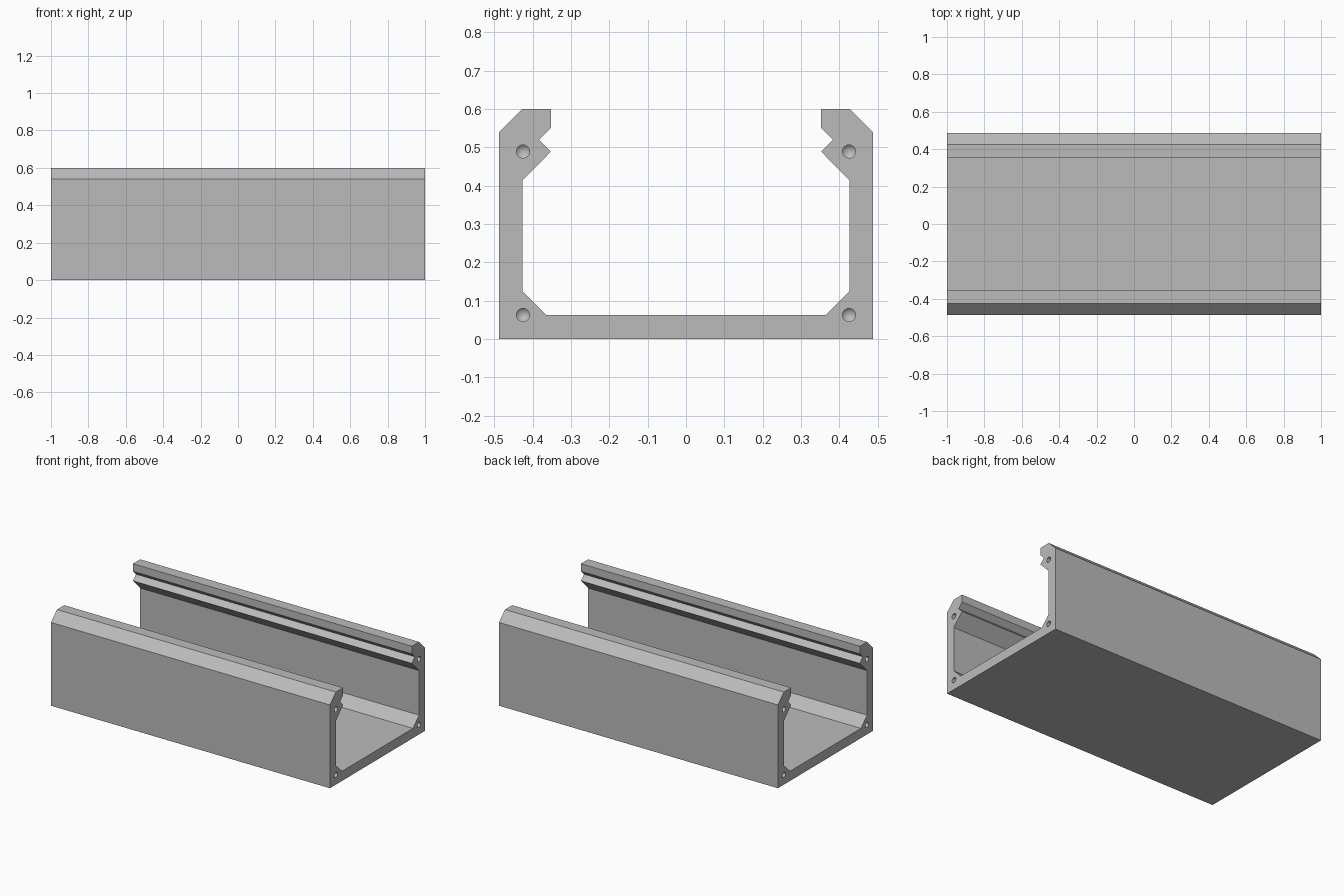
import bpy, bmesh, math
from mathutils import Matrix, Vector

if "Cube" in bpy.data.objects:
    bpy.data.objects.remove(bpy.data.objects["Cube"], do_unlink=True)

HALF_LENGTH = 1.0
HOLE_RADIUS = 0.017
HOLE_DEPTH = 0.1

# Plain grey
grey = bpy.data.materials.new("plain_grey")
grey.use_nodes = True
colour = (0.5, 0.5, 0.5, 1)
grey.diffuse_color = colour
grey.node_tree.nodes["Principled BSDF"].inputs["Base Color"].default_value = colour


def make_object(name, bm):
    bmesh.ops.recalc_face_normals(bm, faces=bm.faces)
    mesh = bpy.data.meshes.new(name)
    bm.to_mesh(mesh)
    bm.free()
    obj = bpy.data.objects.new(name, mesh)
    bpy.context.collection.objects.link(obj)
    mesh.materials.append(grey)
    return obj


# Channel: half section (y, z), mirrored and extruded along x
half = [(0.487, 0), (0.487, 0.54), (0.426, 0.6), (0.352, 0.6), (0.352, 0.551),
        (0.383, 0.52), (0.352, 0.489), (0.426, 0.414), (0.426, 0.125), (0.364, 0.063)]
section = half + [(-y, z) for y, z in reversed(half)]
bm = bmesh.new()
end = bm.faces.new([bm.verts.new((-HALF_LENGTH, y, z)) for y, z in section])
sweep = bmesh.ops.extrude_face_region(bm, geom=[end], use_keep_orig=True)
bmesh.ops.translate(bm, vec=(2 * HALF_LENGTH, 0, 0),
                    verts=[v for v in sweep["geom"] if isinstance(v, bmesh.types.BMVert)])
channel = make_object("channel", bm)

# Drilled holes with pointed tips at the corners of both ends
bm = bmesh.new()
for side in (-1, 1):
    for y in (-0.425, 0.425):
        for z in (0.063, 0.489):
            drill = bmesh.ops.create_cone(bm, cap_ends=True, segments=24, depth=2 * HOLE_DEPTH,
                                          radius1=HOLE_RADIUS, radius2=HOLE_RADIUS)
            place = Matrix.Translation((side * HALF_LENGTH, y, z)) @ Matrix.Rotation(
                -side * math.pi / 2, 4, "Y")
            cap = next(f for f in {f for v in drill["verts"] for f in v.link_faces}
                       if len(f.verts) > 4 and f.calc_center_median().z > 0)
            tip = bmesh.ops.poke(bm, faces=[cap])["verts"]
            tip[0].co += Vector((0, 0, HOLE_RADIUS))
            bmesh.ops.transform(bm, matrix=place, verts=drill["verts"] + tip)
cutter = make_object("hole_cutter", bm)
cutter.hide_render = True

drilling = channel.modifiers.new("drilling", "BOOLEAN")
drilling.operation = "DIFFERENCE"
drilling.solver = "EXACT"
drilling.object = cutter
bpy.ops.object.select_all(action="DESELECT")
bpy.context.view_layer.objects.active = channel
channel.select_set(True)
bpy.ops.object.modifier_apply(modifier=drilling.name)
bpy.data.objects.remove(cutter, do_unlink=True)
bpy.ops.object.shade_smooth_by_angle(angle=math.radians(30))
